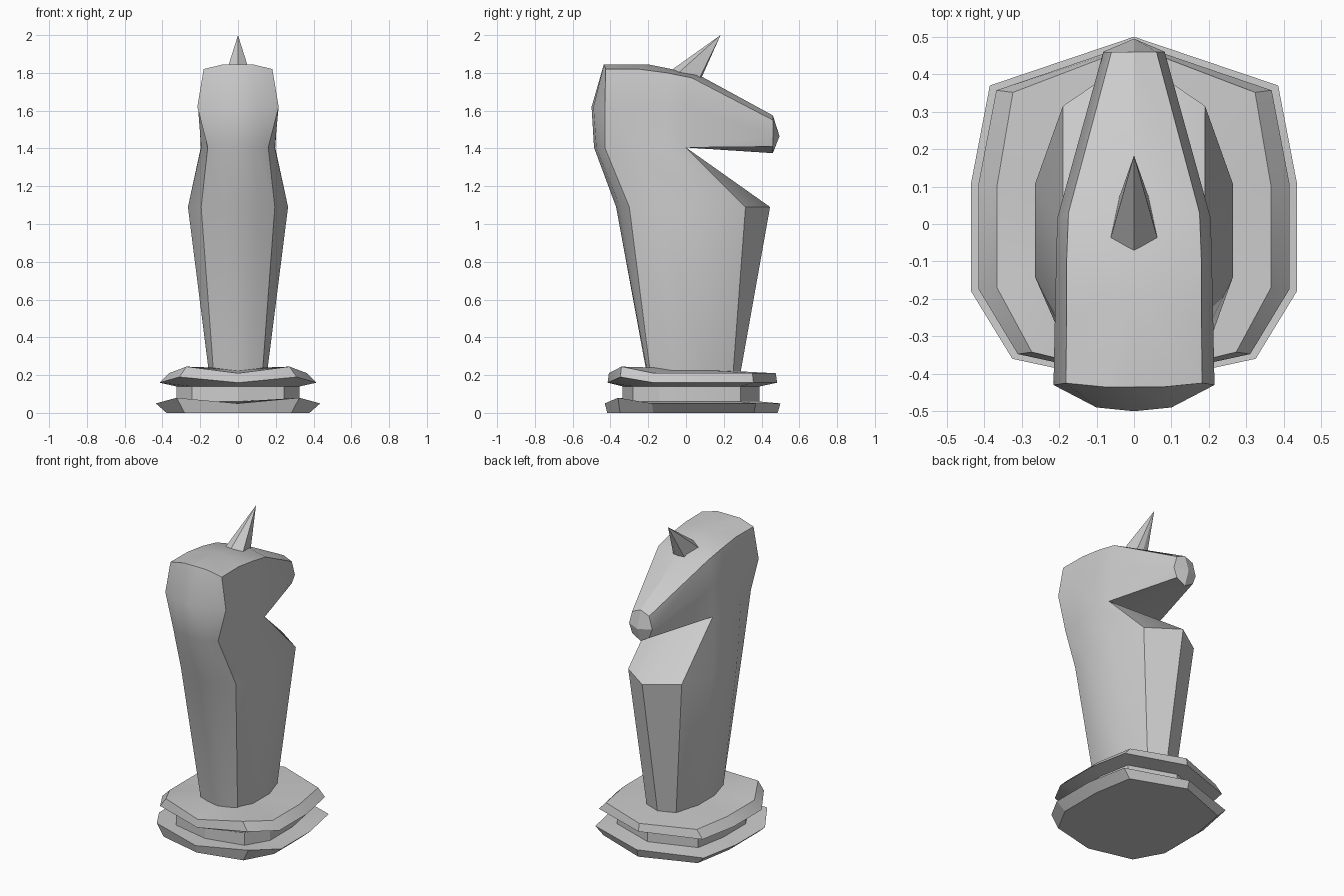
import bpy, bmesh, math

if "Cube" in bpy.data.objects:
    bpy.data.objects.remove(bpy.data.objects["Cube"])


def add_object(name, bm):
    bmesh.ops.recalc_face_normals(bm, faces=bm.faces)
    mesh = bpy.data.meshes.new(name)
    bm.to_mesh(mesh)
    bm.free()
    ob = bpy.data.objects.new(name, mesh)
    bpy.context.collection.objects.link(ob)
    return ob


def mirrored(half):
    return half + [(-x, y) for x, y in half[-2:0:-1]]


def loft(bm, rings, top_centre):
    """Stack rings of 3D points; flat bottom, fanned top. Returns side faces per layer."""
    rows = [[bm.verts.new(p) for p in ring] for ring in rings]
    n = len(rows[0])
    layers = [[bm.faces.new((a[i], a[(i + 1) % n], b[(i + 1) % n], b[i]))
               for i in range(n)] for a, b in zip(rows, rows[1:])]
    bm.faces.new(rows[0][::-1])
    tip = bm.verts.new(top_centre)
    for i in range(n):
        bm.faces.new((rows[-1][i], rows[-1][(i + 1) % n], tip))
    return layers


# Pedestal: two ten-sided discs with a narrow waist between them
outline = mirrored([(0, .5), (.385, .37), (.435, .11), (.435, -.18), (.325, -.36), (0, -.43)])
levels = [(.87, .97, 0, 0), (1, 1, .05, .03), (.75, .78, .06, 0),
          (.75, .78, .14, 0), (.955, .965, .16, .03), (.84, .95, .21, .035)]
rings = [[(x * sx, y * sy, z + (lift if y == -.36 else 0)) for x, y in outline]
         for sx, sy, z, lift in levels]
bm = bmesh.new()
loft(bm, rings, (0, 0, .235))
pedestal = add_object("pedestal", bm)

# Neck and skull: half sections at each height, mirrored and lofted
sections = [
    (.22, [(0, .29), (.105, .25), (.155, .1), (.155, -.07), (.13, -.19), (.07, -.205), (0, -.21)]),
    (1.09, [(0, .445), (.19, .315), (.265, .105), (.265, -.14), (.195, -.3), (.1, -.35), (0, -.37)]),
    (1.405, [(0, 0), (.19, 0), (.197, -.1), (.195, -.28), (.16, -.43), (.09, -.475), (0, -.487)]),
    (1.62, [(0, .02), (.205, .015), (.208, -.1), (.212, -.28), (.215, -.43), (.1, -.49), (0, -.5)]),
    (1.82, [(0, .06), (.175, .03), (.18, -.1), (.18, -.25), (.182, -.425), (.08, -.435), (0, -.435)]),
]
rings = []
for z, half in sections:
    ring = []
    for x, y in mirrored(half):
        crown = 0
        if z > 1.8:
            crown = (.025 if abs(x) < .1 else 0) - max(0, y + .2) * .2
        ring.append((x, y, z + crown))
    rings.append(ring)
bm = bmesh.new()
layers = loft(bm, rings, (0, -.2, 1.845))

# Muzzle: pull the front faces of the skull forward and taper them
front = [layers[k][i] for k in (2, 3) for i in (0, -1)]
new = bmesh.ops.extrude_face_region(bm, geom=front)["geom"]
bmesh.ops.delete(bm, geom=front, context='FACES')
for v in [g for g in new if isinstance(g, bmesh.types.BMVert)]:
    level = 0 if v.co.z < 1.5 else 1 if v.co.z < 1.7 else 2
    middle = abs(v.co.x) < .01
    side = math.copysign((.06, .082, .06)[level], v.co.x)
    v.co.x = 0 if middle else side
    v.co.y = .495 if middle and level == 1 else .46
    v.co.z = ((1.41, 1.47, 1.55), (1.375, 1.465, 1.575))[middle][level]
body = add_object("horse_head_and_neck", bm)

# Ear tuft: five-sided spike leaning forward
bm = bmesh.new()
ring = [(0, .08, 1.77), (.04, .07, 1.77), (.063, -.04, 1.80), (0, -.07, 1.82),
        (-.063, -.04, 1.80), (-.04, .07, 1.77)]
loft(bm, [ring], (0, .183, 2.0))
ear = add_object("ear_tuft", bm)

# Soft shading with sharp creases
for ob in (pedestal, body, ear):
    ob.select_set(True)
bpy.context.view_layer.objects.active = body
bpy.ops.object.shade_smooth_by_angle(angle=math.radians(25))
